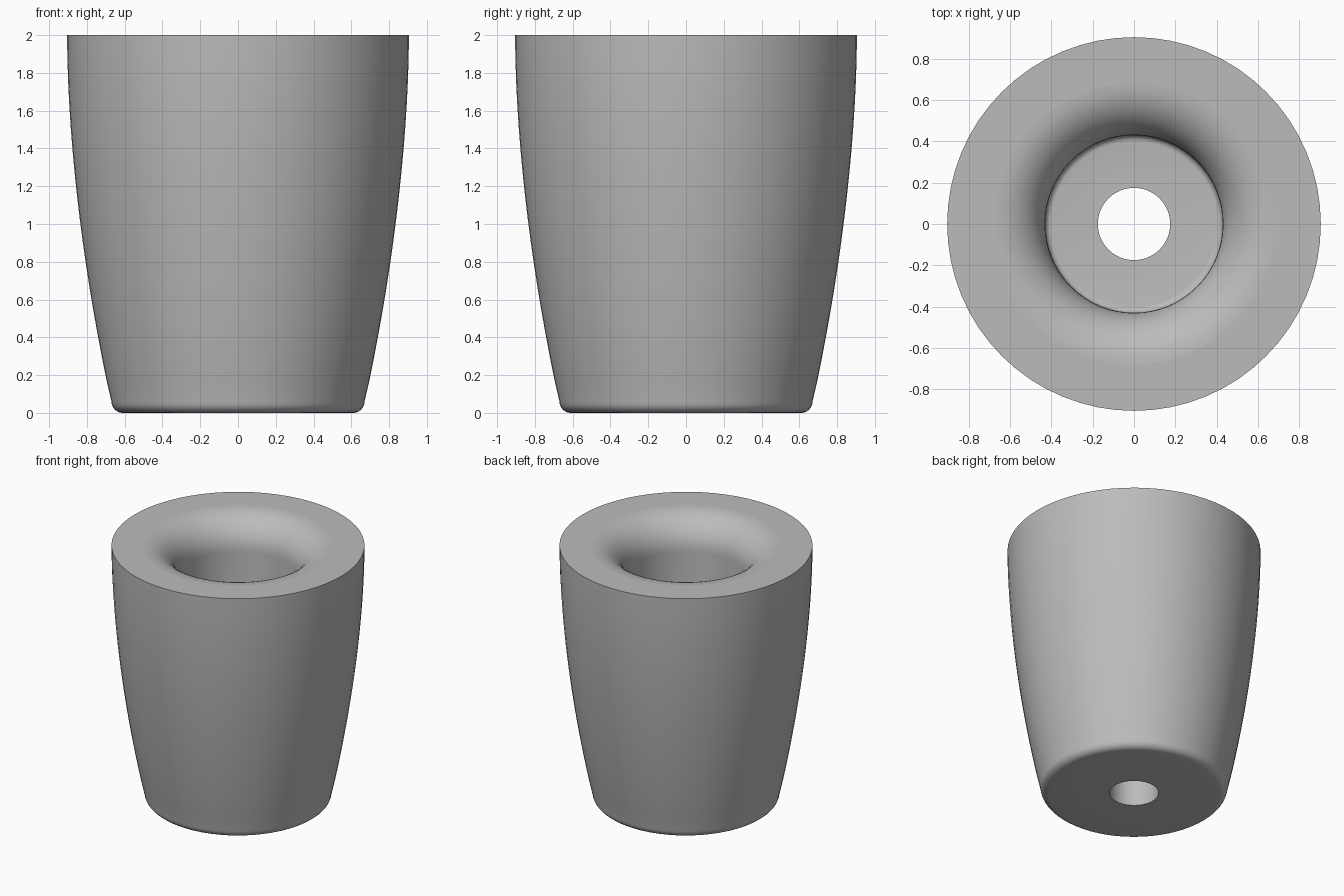
import bpy, bmesh, math

if "Cube" in bpy.data.objects:
    bpy.data.objects.remove(bpy.data.objects["Cube"])

SEGMENTS = 64
grey = bpy.data.materials.new("plain grey")
grey.diffuse_color = (0.5, 0.5, 0.5, 1)
grey.use_nodes = True
grey.node_tree.nodes["Principled BSDF"].inputs["Base Color"].default_value = grey.diffuse_color


def arc(cx, cz, rx, rz, a0, a1, n):
    """Points on an elliptical arc, angles in degrees."""
    out = []
    for i in range(n + 1):
        a = math.radians(a0 + (a1 - a0) * i / n)
        out.append((cx + rx * math.cos(a), cz + rz * math.sin(a)))
    return out


def lathe(name, profile):
    """Spin an (r, z) profile, listed bottom centre -> outside -> top, about z."""
    mesh = bpy.data.meshes.new(name)
    obj = bpy.data.objects.new(name, mesh)
    bpy.context.collection.objects.link(obj)
    bm = bmesh.new()
    rings = []
    for r, z in profile:
        rings.append([bm.verts.new((r * math.cos(2 * math.pi * k / SEGMENTS),
                                    r * math.sin(2 * math.pi * k / SEGMENTS), z))
                      for k in range(SEGMENTS)])
    for a, b in zip(rings, rings[1:]):
        for k in range(SEGMENTS):
            j = (k + 1) % SEGMENTS
            bm.faces.new((a[k], a[j], b[j], b[k]))
    bm.to_mesh(mesh)
    bm.free()
    mesh.materials.append(grey)
    bpy.ops.object.select_all(action='DESELECT')
    obj.select_set(True)
    bpy.context.view_layer.objects.active = obj
    bpy.ops.object.shade_smooth_by_angle(angle=math.radians(35))
    return obj


# Outer shell: base ring, rounded foot, bowed side, flat rim
side = []
for i in range(1, 17):
    z = 0.05 + 1.95 * i / 16
    side.append((0.905 - 0.235 * ((2 - z) / 1.95) ** 1.8, z))
lathe("outer_shell",
      [(0.36, 0)] + arc(0.61, 0.06, 0.06, 0.06, -90, 0, 6) + side + [(0.68, 2)])

# Liner: rounded mouth, straight bore, filleted floor, drain hole, base disc
lathe("inner_liner",
      arc(0.68, 1.75, 0.25, 0.25, 90, 180, 12)
      + arc(0.40, 0.27, 0.03, 0.03, 0, -90, 5)
      + [(0.175, 0.24), (0.175, 0), (0.36, 0)])
